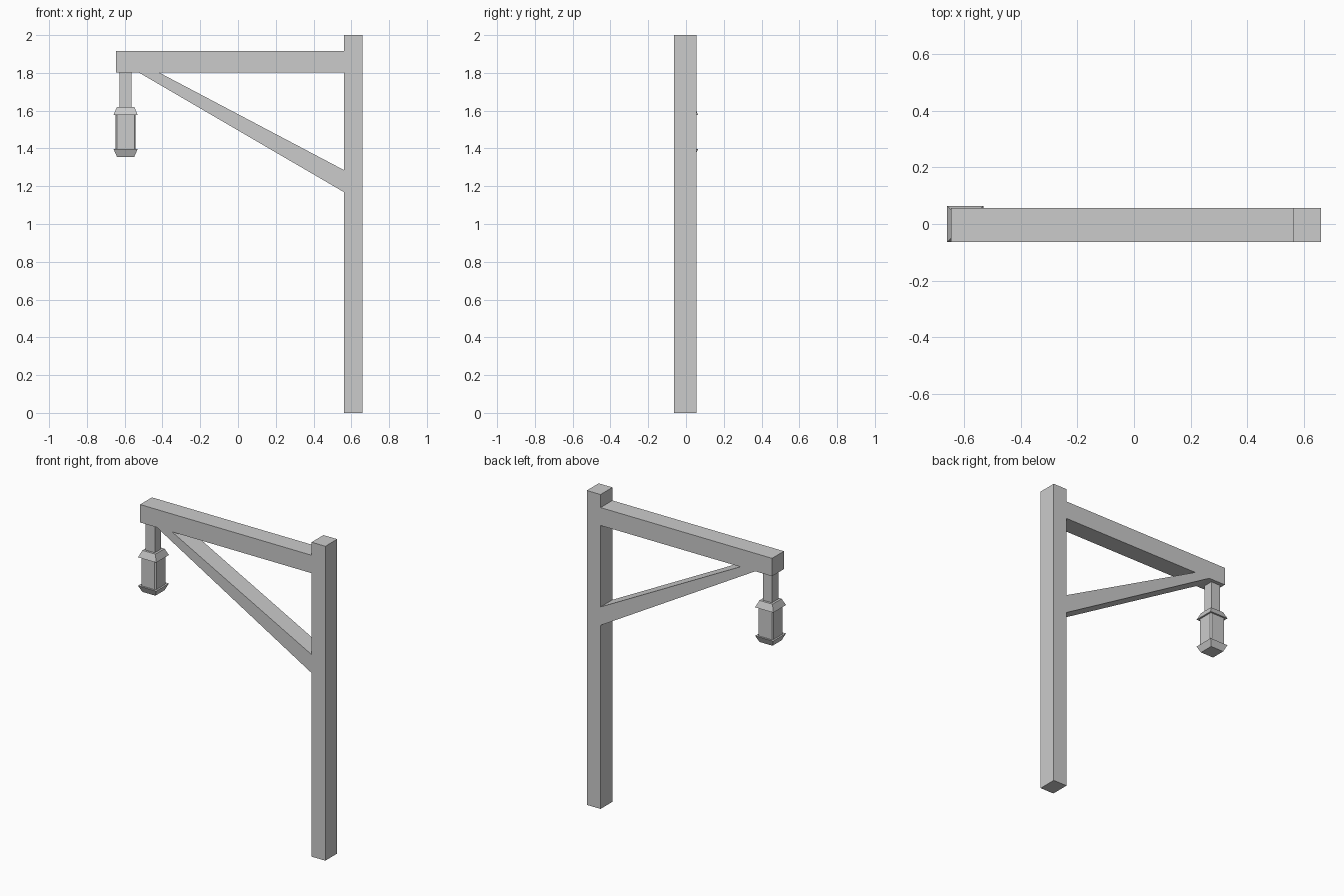
import bpy, bmesh

if "Cube" in bpy.data.objects:
    bpy.data.objects.remove(bpy.data.objects["Cube"])

Y0, Y1 = -0.063, 0.056      # shared timber thickness
LX, LY = -0.595, 0.0        # lantern axis


def finish(name, bm):
    bmesh.ops.recalc_face_normals(bm, faces=bm.faces)
    me = bpy.data.meshes.new(name)
    bm.to_mesh(me)
    bm.free()
    ob = bpy.data.objects.new(name, me)
    bpy.context.collection.objects.link(ob)
    return ob


def timber(name, profile):
    """Extrude an x-z outline through the timber thickness."""
    bm = bmesh.new()
    face = bm.faces.new([bm.verts.new((x, Y0, z)) for x, z in profile])
    ext = bmesh.ops.extrude_face_region(bm, geom=[face])
    verts = [g for g in ext["geom"] if isinstance(g, bmesh.types.BMVert)]
    bmesh.ops.translate(bm, vec=(0, Y1 - Y0, 0), verts=verts)
    return finish(name, bm)


def square_taper(name, z0, half0, z1, half1, chamfer=0.0):
    """Square block or frustum on the lantern axis."""
    bm = bmesh.new()
    bmesh.ops.create_cube(bm, size=2)
    for v in bm.verts:
        h, z = (half1, z1) if v.co.z > 0 else (half0, z0)
        v.co = (LX + v.co.x * h, LY + v.co.y * h, z)
    if chamfer:
        edges = [e for e in bm.edges
                 if abs(e.verts[0].co.z - e.verts[1].co.z) > 0.01]
        bmesh.ops.bevel(bm, geom=edges, offset=chamfer, segments=1,
                        affect='EDGES')
    return finish(name, bm)


# Timber frame
timber("post", [(0.562, 0), (0.659, 0), (0.659, 2), (0.562, 2)])
timber("beam", [(-0.645, 1.803), (0.562, 1.803), (0.562, 1.917), (-0.645, 1.917)])
timber("brace", [(0.562, 1.168), (0.562, 1.285), (-0.42, 1.803), (-0.527, 1.803)])

# Hanging lantern
square_taper("lantern_hanger", 1.62, 0.032, 1.803, 0.032)
square_taper("lantern_cap", 1.578, 0.064, 1.62, 0.046)
square_taper("lantern_body", 1.397, 0.053, 1.578, 0.053, chamfer=0.007)
square_taper("lantern_base", 1.356, 0.046, 1.397, 0.064)
